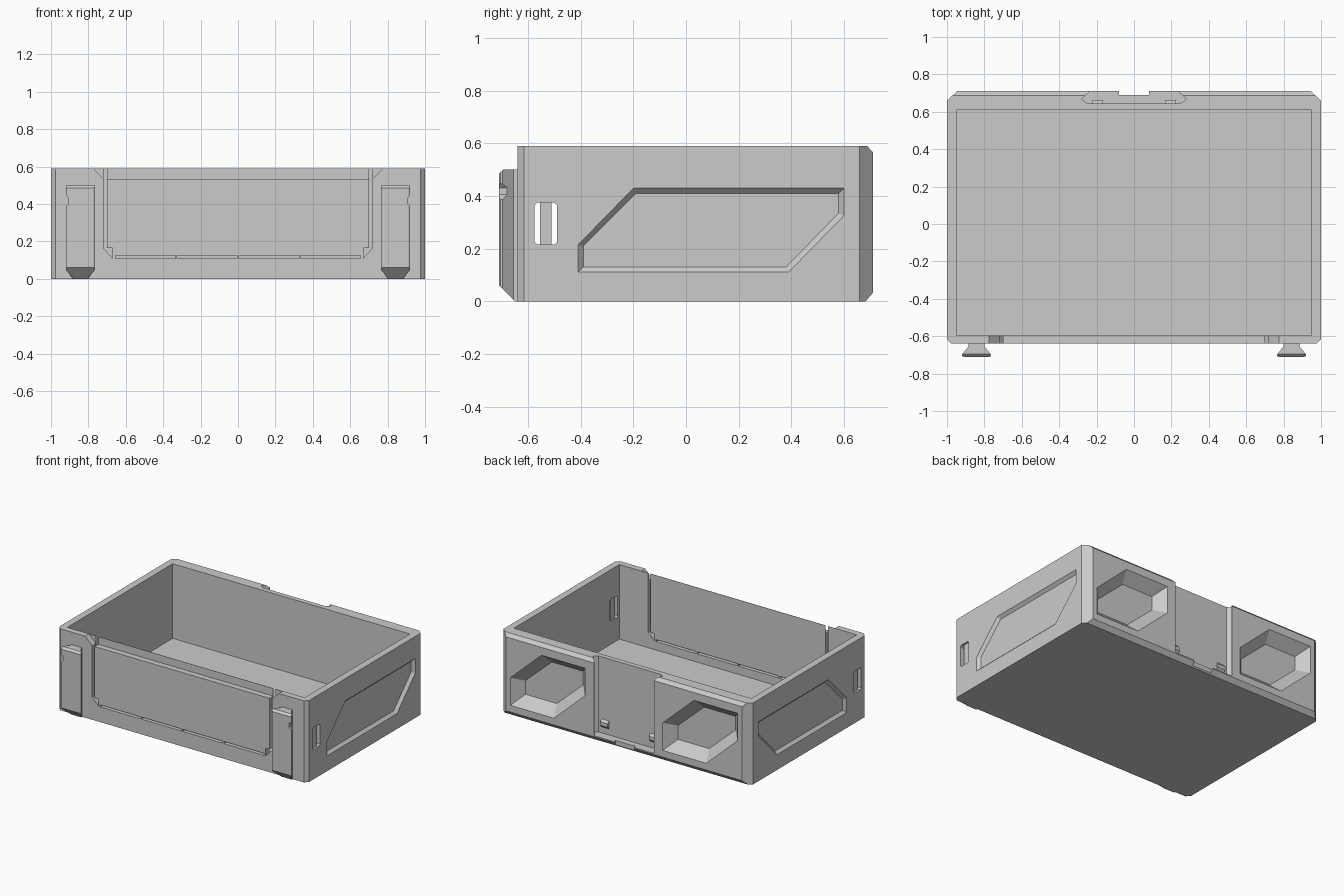
import bpy, bmesh

if "Cube" in bpy.data.objects:
    bpy.data.objects.remove(bpy.data.objects["Cube"])


def loft(name, ring_a, ring_b):
    """Closed solid between two matching rings of 3D points."""
    bm = bmesh.new()
    a = [bm.verts.new(p) for p in ring_a]
    b = [bm.verts.new(p) for p in ring_b]
    bm.faces.new(a)
    bm.faces.new(b)
    n = len(a)
    for i in range(n):
        j = (i + 1) % n
        bm.faces.new((a[i], a[j], b[j], b[i]))
    bmesh.ops.recalc_face_normals(bm, faces=bm.faces)
    me = bpy.data.meshes.new(name)
    bm.to_mesh(me)
    bm.free()
    ob = bpy.data.objects.new(name, me)
    bpy.context.collection.objects.link(ob)
    return ob


def place(pts, axis, d):
    """Put 2D points on a plane at distance d along the axis."""
    if axis == 'x':
        return [(d, u, v) for u, v in pts]
    if axis == 'y':
        return [(u, d, v) for u, v in pts]
    return [(u, v, d) for u, v in pts]


def prism(name, pts, axis, lo, hi):
    return loft(name, place(pts, axis, lo), place(pts, axis, hi))


def box(name, x0, x1, y0, y1, z0, z1):
    return prism(name, [(x0, y0), (x1, y0), (x1, y1), (x0, y1)], 'z', z0, z1)


def cut(target, cutter):
    cutter.hide_render = True
    mod = target.modifiers.new("cut", 'BOOLEAN')
    mod.operation = 'DIFFERENCE'
    mod.solver = 'EXACT'
    mod.object = cutter
    bpy.context.view_layer.objects.active = target
    bpy.ops.object.modifier_apply(modifier=mod.name)
    bpy.data.objects.remove(cutter)


H = 0.59
# Tray body with chamfered vertical corners
outline = [(-0.975, -0.64), (0.975, -0.64), (1, -0.615), (1, 0.66),
           (0.945, 0.71), (-0.945, 0.71), (-1, 0.66), (-1, -0.615)]
body = prism("tray_body", outline, 'z', 0, H)
cut(body, box("cavity", -0.95, 0.95, -0.595, 0.61, 0.05, 0.8))

# Back top and bottom edge chamfers
cut(body, prism("top_chamfer", [(0.685, H + 0.003), (0.73, 0.545), (0.73, 0.65)], 'x', -1.1, 1.1))
cut(body, prism("bottom_chamfer", [(0.68, -0.003), (0.73, 0.055), (0.73, -0.05)], 'x', -1.1, 1.1))

# Lowered front wall with sloped ends
cut(body, prism("front_gap", [(-0.72, 0.535), (0.72, 0.535), (0.775, H), (0.775, 0.7),
                              (-0.775, 0.7), (-0.775, H)], 'y', -0.7, -0.597))

# Flap outline slits in the front wall
for s in (-1, 1):
    cut(body, prism("flap_slit", [(s * 0.72, 0.6), (s * 0.70, 0.6), (s * 0.70, 0.165),
                                  (s * 0.67, 0.165), (s * 0.67, 0.11), (s * 0.72, 0.165)],
                    'y', -0.7, -0.56))
for i in range(4):
    x = -0.495 + 0.33 * i
    cut(body, box("hinge_slit", x - 0.16, x + 0.16, -0.7, -0.56, 0.11, 0.125))

# Side panels recesses and strap holes
outer = [(-0.41, 0.11), (0.39, 0.11), (0.60, 0.325), (0.60, 0.43), (-0.20, 0.43), (-0.41, 0.215)]
inner = [(-0.39, 0.13), (0.38, 0.13), (0.58, 0.335), (0.58, 0.41), (-0.19, 0.41), (-0.39, 0.21)]
hole = [(-0.565, 0.215), (-0.50, 0.215), (-0.49, 0.225), (-0.49, 0.365),
        (-0.50, 0.375), (-0.565, 0.375), (-0.575, 0.365), (-0.575, 0.225)]
for s in (-1, 1):
    cut(body, loft("side_recess", place(outer, 'x', s * 1.0005), place(inner, 'x', s * 0.98)))
    cut(body, prism("strap_hole", hole, 'x', s * 0.9, s * 1.1))
    box("strap_bar", s * 0.96, s * 0.985, -0.555, -0.51, 0.21, 0.38)

# Deep six-sided pockets in the back wall
x_out = [(0.31, 0.51), (0.66, 0.51), (0.91, 0.28), (0.91, 0.08), (0.56, 0.08), (0.31, 0.31)]
x_in = [(0.38, 0.44), (0.63, 0.44), (0.84, 0.25), (0.84, 0.15), (0.59, 0.15), (0.38, 0.34)]
for dx in (0, -1.22):
    a = [(x + dx, z) for x, z in x_out]
    b = [(x + dx, z) for x, z in x_in]
    cut(body, loft("back_pocket", place(a, 'y', 0.7105), place(b, 'y', 0.635)))

# Dovetail mounting slot with a notched stop at the bottom
slot = [(-0.24, 0.72), (-0.24, 0.705), (-0.28, 0.668), (-0.25, 0.645),
        (0.25, 0.645), (0.28, 0.668), (0.24, 0.705), (0.24, 0.72)]
cut(body, prism("mount_slot", slot, 'z', 0.04, 0.8))
cut(body, box("stop_notch", -0.08, 0.08, 0.69, 0.73, -0.05, 0.1))
for s in (-1, 1):
    prism("slot_catch", [(0.642, 0.08), (0.66, 0.10), (0.66, 0.125), (0.642, 0.145)],
          'x', s * 0.165, s * 0.225)

# Front latch rails: T-shaped section, sloped foot and side notch
for s in (-1, 1):
    c = s * 0.8425
    half = [(0.043, -0.635), (0.043, -0.655), (0.0775, -0.698), (0.0775, -0.705), (0.07, -0.71)]
    section = [(c + x, y) for x, y in half] + [(c - x, y) for x, y in reversed(half)]
    rail = prism("latch_rail", section, 'z', 0, 0.50)
    cut(rail, prism("foot_slope", [(-0.75, 0.10), (-0.71, 0.06), (-0.65, 0), (-0.63, -0.02),
                                   (-0.75, -0.02)], 'x', c - 0.2, c + 0.2))
    cut(rail, prism("top_slope", [(-0.72, 0.475), (-0.685, 0.51), (-0.72, 0.51)],
                    'x', c - 0.2, c + 0.2))
    for k in (-1, 1):
        cut(rail, prism("foot_corner", [(c + k * 0.0785, 0.05), (c + k * 0.055, -0.01),
                                        (c + k * 0.1, -0.01), (c + k * 0.1, 0.05)],
                        'y', -0.75, -0.646))
    e = c + s * 0.0775
    cut(rail, prism("side_notch", [(e + s * 0.01, 0.46), (e - s * 0.015, 0.43),
                                   (e - s * 0.015, 0.405), (e + s * 0.01, 0.375)],
                    'y', -0.75, -0.645))
